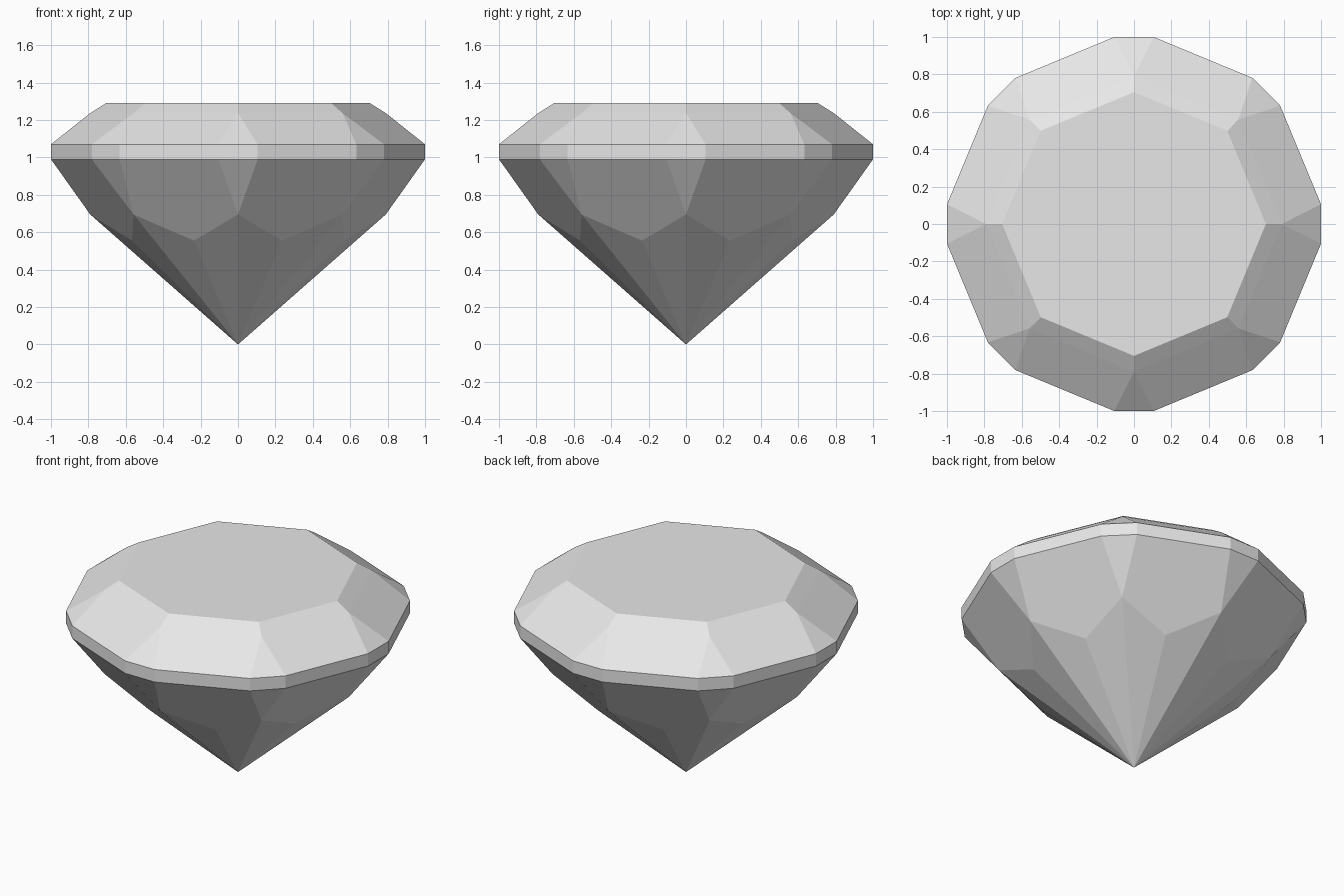
import bpy, bmesh
from math import radians, sin, cos

cube = bpy.data.objects.get("Cube")
if cube:
    bpy.data.objects.remove(cube, do_unlink=True)

# Single pale grey material
grey = bpy.data.materials.new("pale_grey")
grey.use_nodes = True
colour = (0.8, 0.8, 0.8, 1)
grey.diffuse_color = colour
grey.node_tree.nodes["Principled BSDF"].inputs["Base Color"].default_value = colour

bm = bmesh.new()


def ring(radius, z, angles):
    return [bm.verts.new((radius * cos(radians(a)), radius * sin(radians(a)), z))
            for a in angles]


corners = [45 * k for k in range(8)]
pairs = [a + d for a in corners for d in (-6, 6)]
between = [a + 22.5 for a in corners]

# Rings of the cut, from the table down to the point
table = ring(0.705, 1.29, corners)
crown = ring(0.79, 1.237, corners)
girdle_top = ring(1.0055, 1.07, pairs)
girdle_low = ring(1.0055, 0.99, pairs)
pavilion = ring(0.79, 0.695, corners)
lower = ring(0.614, 0.555, between)
point = bm.verts.new((0, 0, 0))

bm.faces.new(table)
for k in range(8):
    n = (k + 1) % 8
    a, b, c = 2 * k, 2 * k + 1, 2 * n
    # Crown facets
    bm.faces.new((table[k], crown[k], crown[n], table[n]))
    bm.faces.new((crown[k], girdle_top[b], girdle_top[c], crown[n]))
    bm.faces.new((crown[k], girdle_top[a], girdle_top[b]))
    # Girdle band
    for i, j in ((a, b), (b, c)):
        bm.faces.new((girdle_top[i], girdle_low[i], girdle_low[j], girdle_top[j]))
    # Pavilion facets
    bm.faces.new((girdle_low[a], pavilion[k], girdle_low[b]))
    bm.faces.new((girdle_low[b], pavilion[k], lower[k], pavilion[n], girdle_low[c]))
    bm.faces.new((pavilion[k], point, lower[k]))
    bm.faces.new((lower[k], point, pavilion[n]))

bmesh.ops.recalc_face_normals(bm, faces=bm.faces)
mesh = bpy.data.meshes.new("cut_gem")
bm.to_mesh(mesh)
bm.free()
mesh.materials.append(grey)
gem = bpy.data.objects.new("cut_gem", mesh)
bpy.context.collection.objects.link(gem)
